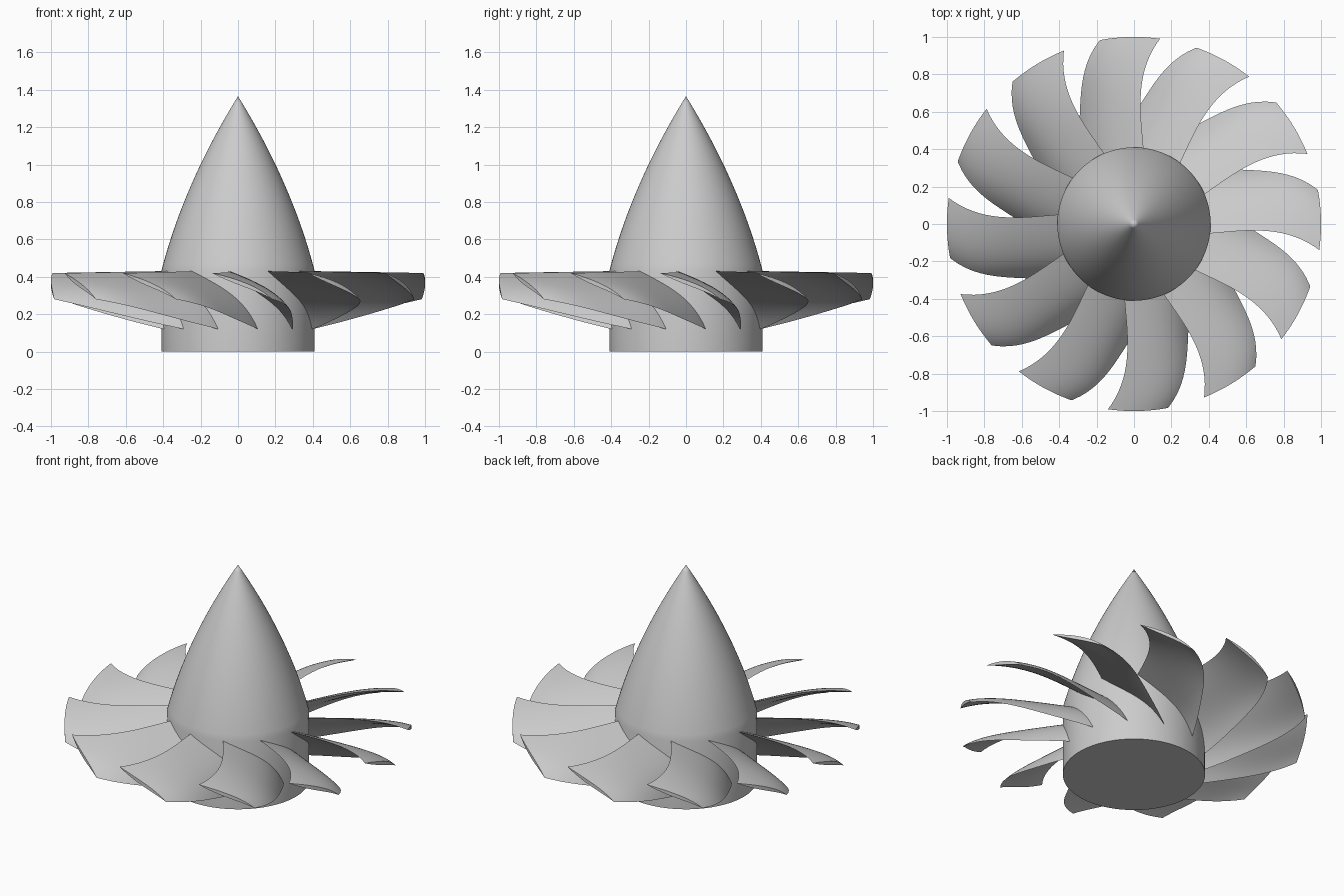
import bpy, bmesh, math

if "Cube" in bpy.data.objects:
    bpy.data.objects.remove(bpy.data.objects["Cube"])

HUB_R, SHOULDER, TOP = 0.41, 0.43, 1.365
BLADES, SPAN, CHORD = 12, 18, 20

grey = bpy.data.materials.new("plain grey")
grey.use_nodes = True
colour = (0.6, 0.6, 0.6, 1)
grey.diffuse_color = colour
grey.node_tree.nodes["Principled BSDF"].inputs["Base Color"].default_value = colour


def make_object(name, bm):
    bmesh.ops.recalc_face_normals(bm, faces=bm.faces)
    mesh = bpy.data.meshes.new(name)
    bm.to_mesh(mesh)
    bm.free()
    mesh.materials.append(grey)
    obj = bpy.data.objects.new(name, mesh)
    bpy.context.collection.objects.link(obj)
    bpy.ops.object.select_all(action='DESELECT')
    obj.select_set(True)
    bpy.context.view_layer.objects.active = obj
    bpy.ops.object.shade_smooth_by_angle(angle=math.radians(35))
    return obj


def mix(a, b, t):
    return a + (b - a) * t


def sample(points, x):
    """Smooth Lagrange curve through a few points."""
    total = 0
    for i, (xi, yi) in enumerate(points):
        for j, (xj, _) in enumerate(points):
            if i != j:
                yi *= (x - xj) / (xi - xj)
        total += yi
    return total


# Hub: short drum that runs into a pointed, bulging nose
bm = bmesh.new()
profile = [(0, 0), (HUB_R, 0), (HUB_R, SHOULDER)]
height = TOP - SHOULDER
bulge = (0.62 * height - HUB_R) / height ** 2
for i in range(1, 25):
    h = height * (1 - i / 24)
    profile.append((0.62 * h - bulge * h * h, mix(SHOULDER, TOP, i / 24)))
verts = [bm.verts.new((r, 0, z)) for r, z in profile]
edges = [bm.edges.new(pair) for pair in zip(verts, verts[1:])]
bmesh.ops.spin(bm, geom=verts + edges, cent=(0, 0, 0), axis=(0, 0, 1),
               angle=math.tau, steps=96, use_duplicate=False)
bmesh.ops.remove_doubles(bm, verts=bm.verts, dist=0.0002)
make_object("hub", bm)

# Blade edges: sweep angle in degrees against radius
LOWER_EDGE = [(0.41, -45), (0.64, -63), (0.82, -70.5), (1.0, -79.5)]


def camber_point(r, u):
    """Arc length and height on the blade's middle surface."""
    s = (r - HUB_R) / (1 - HUB_R)
    upper = -93 - 5 * ((r - 0.69) / 0.31) ** 2
    angle = math.radians(mix(upper, sample(LOWER_EDGE, r), u))
    curl = mix(0.28, 0.18, s)
    drop = (1 - curl) * u + curl * u ** 5
    return angle * r, mix(mix(0.43, 0.42, s), mix(0.12, 0.28, s), drop)


def section(r):
    """Closed lens-shaped section wrapped around the axis at radius r."""
    thick = mix(0.034, 0.022, (r - HUB_R) / (1 - HUB_R))
    loop = [(i / CHORD, 1) for i in range(CHORD + 1)]
    loop += [(i / CHORD, -1) for i in range(CHORD - 1, 0, -1)]
    ring = []
    for u, side in loop:
        a, z = camber_point(r, u)
        a0, z0 = camber_point(r, u - 0.01)
        a1, z1 = camber_point(r, u + 0.01)
        da, dz = a1 - a0, z1 - z0
        off = side * thick * 2 * u * (1 - u) / math.hypot(da, dz)
        a, z = a - dz * off, z + da * off
        ring.append((r * math.cos(a / r), r * math.sin(a / r), z))
    return ring


# One blade lofted from just inside the hub to the tip
bm = bmesh.new()
rings = []
for i in range(SPAN + 1):
    r = mix(0.385, 1.0, i / SPAN)
    rings.append([bm.verts.new(p) for p in section(r)])
count = len(rings[0])
for inner, outer in zip(rings, rings[1:]):
    for j in range(count):
        k = (j + 1) % count
        bm.faces.new((inner[j], inner[k], outer[k], outer[j]))
# Root and tip caps as strips between the two sides
for ring in (rings[0], rings[-1]):
    for j in range(CHORD):
        quad = [ring[j], ring[j + 1], ring[-j - 1], ring[-j]]
        unique = list(dict.fromkeys(quad))
        bm.faces.new(unique)
blade = make_object("blade_1", bm)

# Repeat the blade around the hub
for i in range(1, BLADES):
    copy = bpy.data.objects.new(f"blade_{i + 1}", blade.data)
    copy.rotation_euler.z = math.tau * i / BLADES
    bpy.context.collection.objects.link(copy)
